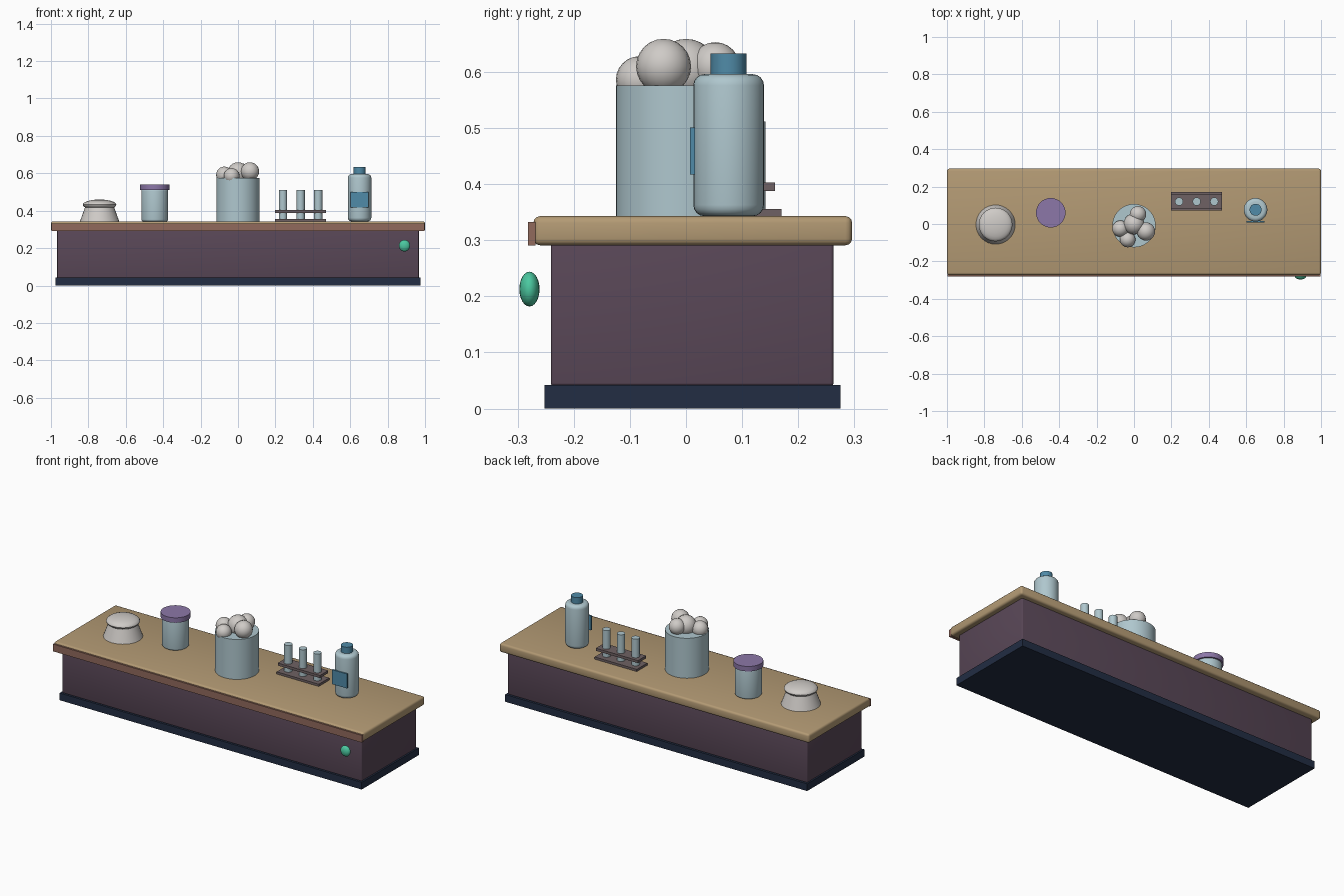
import bpy, bmesh, math
from mathutils import Matrix

if "Cube" in bpy.data.objects:
    bpy.data.objects.remove(bpy.data.objects["Cube"])


def material(name, r, g, b):
    lin = [((c / 255 + 0.055) / 1.055) ** 2.4 for c in (r, g, b)]
    m = bpy.data.materials.new(name)
    m.diffuse_color = (*lin, 1)
    m.use_nodes = True
    m.node_tree.nodes["Principled BSDF"].inputs["Base Color"].default_value = m.diffuse_color
    return m


WOOD = material("tan_wood", 179, 154, 116)
PANEL = material("plum_panel", 89, 71, 87)
PLINTH = material("navy_plinth", 34, 45, 67)
TRIM = material("brown_trim", 145, 106, 92)
GLASS = material("pale_glass", 175, 199, 206)
LID = material("purple_lid", 140, 119, 168)
COTTON = material("off_white", 207, 203, 199)
BLUE = material("blue_plastic", 80, 139, 168)
GREEN = material("green_knob", 75, 200, 160)
RACK = material("grey_brown_rack", 110, 97, 99)


def finish(bm, name, mat, smooth=False):
    bmesh.ops.recalc_face_normals(bm, faces=bm.faces)
    me = bpy.data.meshes.new(name)
    bm.to_mesh(me)
    bm.free()
    me.materials.append(mat)
    ob = bpy.data.objects.new(name, me)
    bpy.context.collection.objects.link(ob)
    if smooth:
        bpy.ops.object.select_all(action='DESELECT')
        ob.select_set(True)
        bpy.context.view_layer.objects.active = ob
        bpy.ops.object.shade_smooth_by_angle(angle=math.radians(35))
    return ob


def box(name, mat, x, y, z, bevel=0):
    """Box from (low, high) pairs on each axis."""
    bm = bmesh.new()
    bmesh.ops.create_cube(bm, size=1)
    for v in bm.verts:
        v.co = [p[0] + (p[1] - p[0]) * (c + 0.5) for p, c in zip((x, y, z), v.co)]
    if bevel:
        bmesh.ops.bevel(bm, geom=bm.edges[:], offset=bevel, segments=3,
                        profile=0.5, affect='EDGES')
    return finish(bm, name, mat, bool(bevel))


def lathe(name, mat, x, y, profile, n=32):
    """Closed turned solid from (radius, height) points."""
    bm = bmesh.new()
    rings = [[bm.verts.new((x + r * math.cos(2 * math.pi * i / n),
                            y + r * math.sin(2 * math.pi * i / n), z))
              for i in range(n)] for r, z in profile]
    for a, b in zip(rings, rings[1:]):
        for i in range(n):
            j = (i + 1) % n
            bm.faces.new((a[i], a[j], b[j], b[i]))
    bm.faces.new(rings[0])
    bm.faces.new(rings[-1])
    return finish(bm, name, mat, True)


def rounded(r, z0, z1, b, steps=4):
    """Cylinder profile with rounded rims."""
    arc = [math.pi / 2 * i / steps for i in range(steps + 1)]
    low = [(r - b + b * math.sin(a), z0 + b - b * math.cos(a)) for a in arc]
    high = [(r - b + b * math.cos(a), z1 - b + b * math.sin(a)) for a in arc]
    return low + high


def ball(name, mat, loc, radii, seg=20, rings=12):
    bm = bmesh.new()
    m = Matrix.Translation(loc) @ Matrix.Diagonal((*radii, 1))
    bmesh.ops.create_uvsphere(bm, u_segments=seg, v_segments=rings, radius=1, matrix=m)
    return finish(bm, name, mat, True)


# Counter
TOP = 0.343
box("plinth", PLINTH, (-0.975, 0.975), (-0.252, 0.275), (0, 0.042))
box("counter_body", PANEL, (-0.967, 0.967), (-0.241, 0.263), (0.04, 0.296), 0.006)
box("counter_top", WOOD, (-1, 1), (-0.272, 0.296), (0.291, TOP), 0.012)
box("front_trim", TRIM, (-0.997, 0.997), (-0.282, -0.268), (0.291, 0.333))
ball("drawer_knob", GREEN, (0.89, -0.279, 0.213), (0.03, 0.018, 0.031))

# Domed dish
lathe("dish_base", COTTON, -0.74, -0.003, [(0.105, TOP), (0.078, 0.418)])
ball("dish_dome", COTTON, (-0.74, -0.003, 0.432), (0.09, 0.09, 0.028), 32)

# Lidded jar
lathe("jar", GLASS, -0.445, 0.06, rounded(0.072, TOP, 0.515, 0.01))
lathe("jar_lid", LID, -0.445, 0.06, [(0.079, 0.511), (0.079, 0.54)])

# Canister heaped with cotton balls
lathe("canister", GLASS, 0, -0.009, [(0.116, TOP), (0.116, 0.576)], 40)
for x, y, z, r in [(0, 0, 0.603, 0.056), (0.064, -0.04, 0.61, 0.049),
                   (-0.073, -0.025, 0.592, 0.044), (-0.034, -0.083, 0.586, 0.042),
                   (0.021, 0.052, 0.609, 0.044)]:
    ball("cotton_ball", COTTON, (x, y, z), (r, r, r))

# Tube rack
box("rack_base", RACK, (0.199, 0.471), (0.072, 0.17), (TOP, 0.356))
box("rack_shelf", RACK, (0.199, 0.471), (0.083, 0.159), (0.388, 0.403))
for x in (0.241, 0.335, 0.429):
    lathe("tube", GLASS, x, 0.12, [(0.022, 0.354), (0.022, 0.512)], 16)

# Bottle with cap and label
lathe("bottle", GLASS, 0.65, 0.076, rounded(0.063, TOP, 0.596, 0.02))
lathe("bottle_cap", BLUE, 0.65, 0.076, [(0.032, 0.59), (0.032, 0.633)], 24)
box("bottle_label", BLUE, (0.602, 0.698), (0.007, 0.016), (0.417, 0.501))
